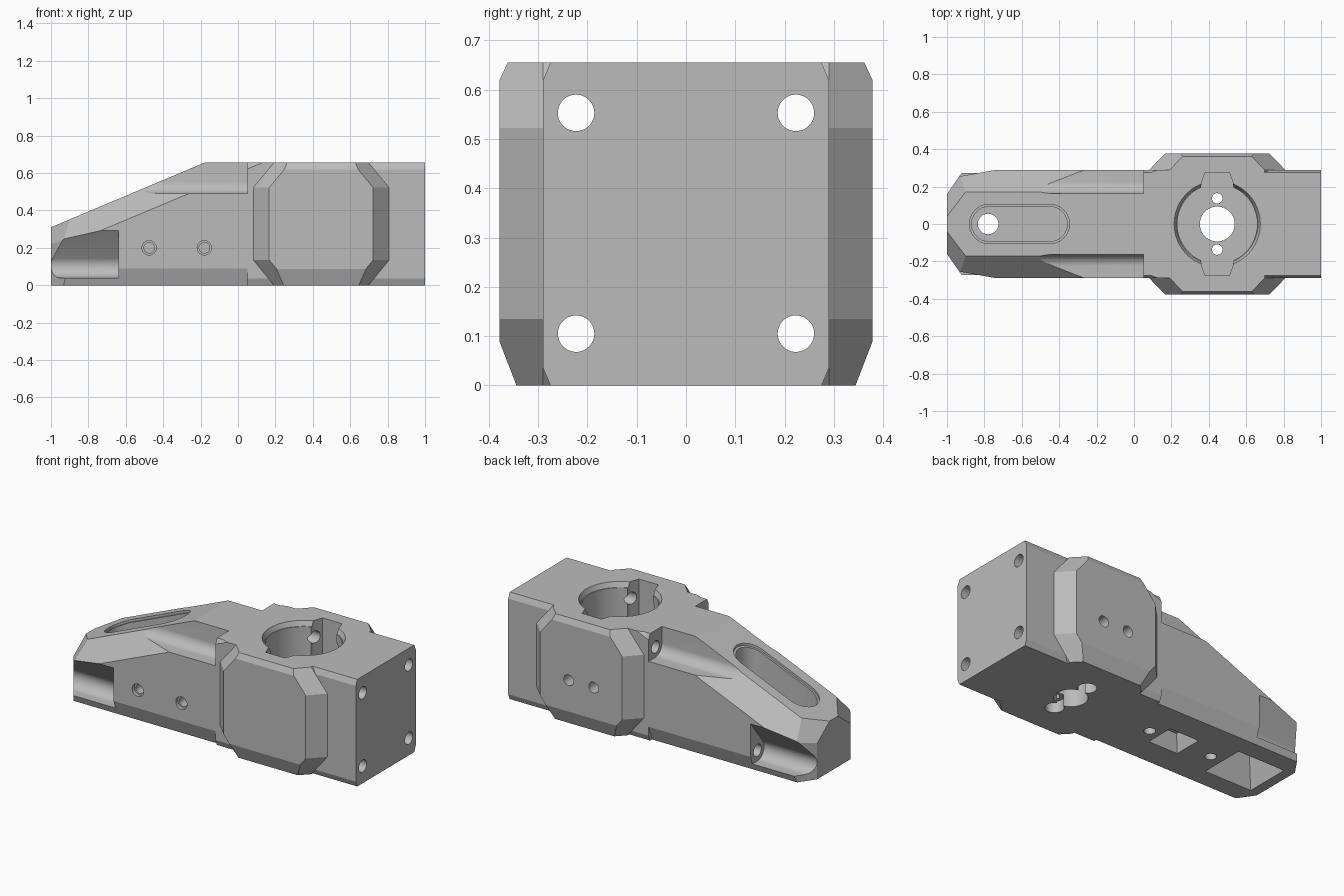
import bpy, bmesh
from math import sin, cos, pi, radians
from mathutils import Vector

cube = bpy.data.objects.get("Cube")
if cube:
    bpy.data.objects.remove(cube, do_unlink=True)

grey = bpy.data.materials.new("light grey")
grey.use_nodes = True
grey.diffuse_color = (0.5, 0.5, 0.5, 1)
grey.node_tree.nodes["Principled BSDF"].inputs["Base Color"].default_value = (0.5, 0.5, 0.5, 1)

HEIGHT, HALF = 0.655, 0.29
BORE_X, BORE_FLOOR = 0.445, 0.2


def hull(points):
    bm = bmesh.new()
    for p in points:
        bm.verts.new(p)
    out = bmesh.ops.convex_hull(bm, input=bm.verts)
    loose = [g for g in out["geom_interior"] if isinstance(g, bmesh.types.BMVert)]
    bmesh.ops.delete(bm, geom=loose, context="VERTS")
    return bm


def solid(name, points, planes=()):
    """Convex solid around the points, trimmed by (point, outward normal) planes."""
    bm = hull(points)
    for co, no in planes:
        bmesh.ops.bisect_plane(bm, geom=bm.verts[:] + bm.edges[:] + bm.faces[:],
                               plane_co=co, plane_no=no, clear_outer=True)
        points = [v.co.copy() for v in bm.verts]
        bm.free()
        bm = hull(points)
    bmesh.ops.remove_doubles(bm, verts=bm.verts, dist=0.0001)
    bmesh.ops.dissolve_limit(bm, angle_limit=radians(0.5), verts=bm.verts, edges=bm.edges)
    bmesh.ops.recalc_face_normals(bm, faces=bm.faces)
    mesh = bpy.data.meshes.new(name)
    bm.to_mesh(mesh)
    bm.free()
    mesh.materials.append(grey)
    obj = bpy.data.objects.new(name, mesh)
    bpy.context.collection.objects.link(obj)
    return obj


def combine(tool, operation="DIFFERENCE"):
    mod = body.modifiers.new(tool.name, "BOOLEAN")
    mod.operation, mod.solver, mod.object = operation, "EXACT", tool
    bpy.context.view_layer.objects.active = body
    bpy.ops.object.modifier_apply(modifier=mod.name)
    bpy.data.objects.remove(tool, do_unlink=True)


def both_sides(planes):
    return [((x, s * y, z), (a, s * b, c)) for s in (1, -1)
            for (x, y, z), (a, b, c) in planes]


def arc(cx, cy, r, start=0, end=2 * pi, n=48):
    return [(cx + r * cos(start + (end - start) * i / n),
             cy + r * sin(start + (end - start) * i / n)) for i in range(n + 1)][:n if end == 2 * pi else n + 1]


def prism(outline, axis, low, high):
    """Points of a flat outline swept along an axis."""
    place = {"X": lambda a, b, t: (t, a, b), "Y": lambda a, b, t: (a, t, b),
             "Z": lambda a, b, t: (a, b, t)}[axis]
    return [place(a, b, t) for t in (low, high) for a, b in outline]


def drill(name, axis, u, v, r, low, high, r_high=None):
    points = prism(arc(u, v, r), axis, low, low) + prism(arc(u, v, r_high or r), axis, high, high)
    combine(solid(name, points))


def rect(cx, cy, hx, hy):
    return [(cx + i * hx, cy + j * hy) for i in (-1, 1) for j in (-1, 1)]


def slope(x):
    return HEIGHT + (x + 0.18) * 0.345 / 0.82


# Sloping front half with chamfered nose
corner = Vector((-1, 0.04, 0.31))
nose_normal = (Vector((-0.9, 0.17, 0.353)) - corner).cross(Vector((-1, 0.16, 0.22)) - corner)
front_planes = both_sides([
    ((-0.18, 0.17, HEIGHT), (-0.42, 1.083, 1)),
    (tuple(corner), tuple(nose_normal)),
    ((-1, 0.16, 0), (-0.115, 0.08, 0)),
    ((0, HALF, 0.09), (0, 0.09, -0.033))])
side = [(-1, 0), (0.3, 0), (0.3, HEIGHT), (-0.18, HEIGHT), (-1, 0.31)]
body = solid("toolhead_body", prism(side, "Y", -HALF, HALF), front_planes)

# Rear block
rear_planes = both_sides([((0, HALF, 0.62), (0, 0.035, 0.015)),
                          ((0, HALF, 0.035), (0, 0.035, -0.015))])
block = [(0.05, 0), (1, 0), (1, HEIGHT), (0.05, HEIGHT)]
combine(solid("rear_block", prism(block, "Y", -HALF, HALF), rear_planes), "UNION")


# Bulged octagonal cheeks around the bore
def octagon(half):
    return [(BORE_X + s * x, z) for s in (-1, 1) for x, z in
            ((half - 0.11, 0), (half, 0.135), (half, 0.522), (half - 0.11, HEIGHT))]


cheek_planes = both_sides([((0, 0.378, 0.62), (0, 0.035, 0.016)),
                           ((0, 0.378, 0.088), (0, 0.088, -0.034))])
cheeks = prism(octagon(0.363), "Y", -HALF, HALF) + prism(octagon(0.278), "Y", -0.378, 0.378)
combine(solid("cheeks", cheeks, cheek_planes), "UNION")

for s in (-1, 1):
    # Open round-bottomed groove along the top edge
    groove = arc(0.225, 0.553, 0.063, pi, 1.5 * pi, 14) + [(0.45, 0.49), (0.45, 0.8), (0.162, 0.8)]
    combine(solid("groove", prism([(s * y, z) for y, z in groove], "X", -1.1, 0.05)))
    # Slanted pocket at the nose
    pocket = arc(0.225, 0.105, 0.065, radians(145), 1.5 * pi, 18) + [(0.45, 0.04), (0.45, 0.495)]
    combine(solid("nose_pocket", prism([(s * y, z) for y, z in pocket], "X", -1.1, -0.64)))
    # Long bolt holes
    for z in (0.105, 0.553):
        drill("bolt_hole", "X", s * 0.223, z, 0.037, -0.7 if z < 0.3 else 0, 1.1)

# Main bore with rim and keyways
drill("bore", "Z", BORE_X, 0, 0.213, BORE_FLOOR, 0.8)
drill("bore_rim", "Z", BORE_X, 0, 0.218, HEIGHT - 0.03, HEIGHT + 0.01, 0.235)
for s in (-1, 1):
    key = [(BORE_X + i * w, s * y) for i in (-1, 1) for w, y in ((0.09, 0.1), (0.085, 0.22), (0.065, 0.275))]
    combine(solid("keyway", prism(key, "Z", BORE_FLOOR, 0.8)))
    drill("pin_hole", "Z", BORE_X, s * 0.137, 0.028, -0.1, 0.3)
    drill("pin_recess", "Z", BORE_X, s * 0.137, 0.052, -0.1, 0.07)
drill("shaft_hole", "Z", BORE_X, 0, 0.093, -0.1, 0.3)

# Slot in the slope, with a stepped lip, and its screw hole
ends = (-0.775, -0.45)
slot = [p for x in ends for p in arc(x, 0, 0.093)]
combine(solid("slot", prism(slot, "Z", 0.26, 0.8)))
lip = [p for x in ends for p in arc(x, 0, 0.105)]
combine(solid("slot_lip", [(x, y, slope(x) + d) for d in (-0.015, 0.2) for x, y in lip]))
drill("nose_hole", "Z", -0.78, 0, 0.055, -0.1, 0.5)

# Tapered pockets and holes underneath
for name, cx, hx, hy, depth, taper in (("nose_recess", -0.78, 0.16, 0.14, 0.18, 0.06),
                                       ("middle_recess", -0.28, 0.1, 0.09, 0.1, 0.03)):
    points = (prism(rect(cx, 0, hx, hy), "Z", -0.01, 0)
              + prism(rect(cx, 0, hx - taper, hy - taper), "Z", depth, depth))
    combine(solid(name, points))
for x in (-0.11, -0.54):
    drill("underside_hole", "Z", x, 0, 0.032, -0.1, 0.15)

# Countersunk holes on the front side, plain holes on the back cheek
for x in (-0.475, -0.18):
    drill("side_hole", "Y", x, 0.2, 0.028, -0.4, -0.16)
    drill("side_countersink", "Y", x, 0.2, 0.038, -0.4, -0.27)
for x in (BORE_X - 0.085, BORE_X + 0.085):
    drill("cheek_hole", "Y", x, 0.28, 0.033, 0.26, 0.45)

bpy.ops.object.select_all(action="DESELECT")
body.select_set(True)
bpy.context.view_layer.objects.active = body
bpy.ops.object.shade_smooth_by_angle(angle=radians(14))
